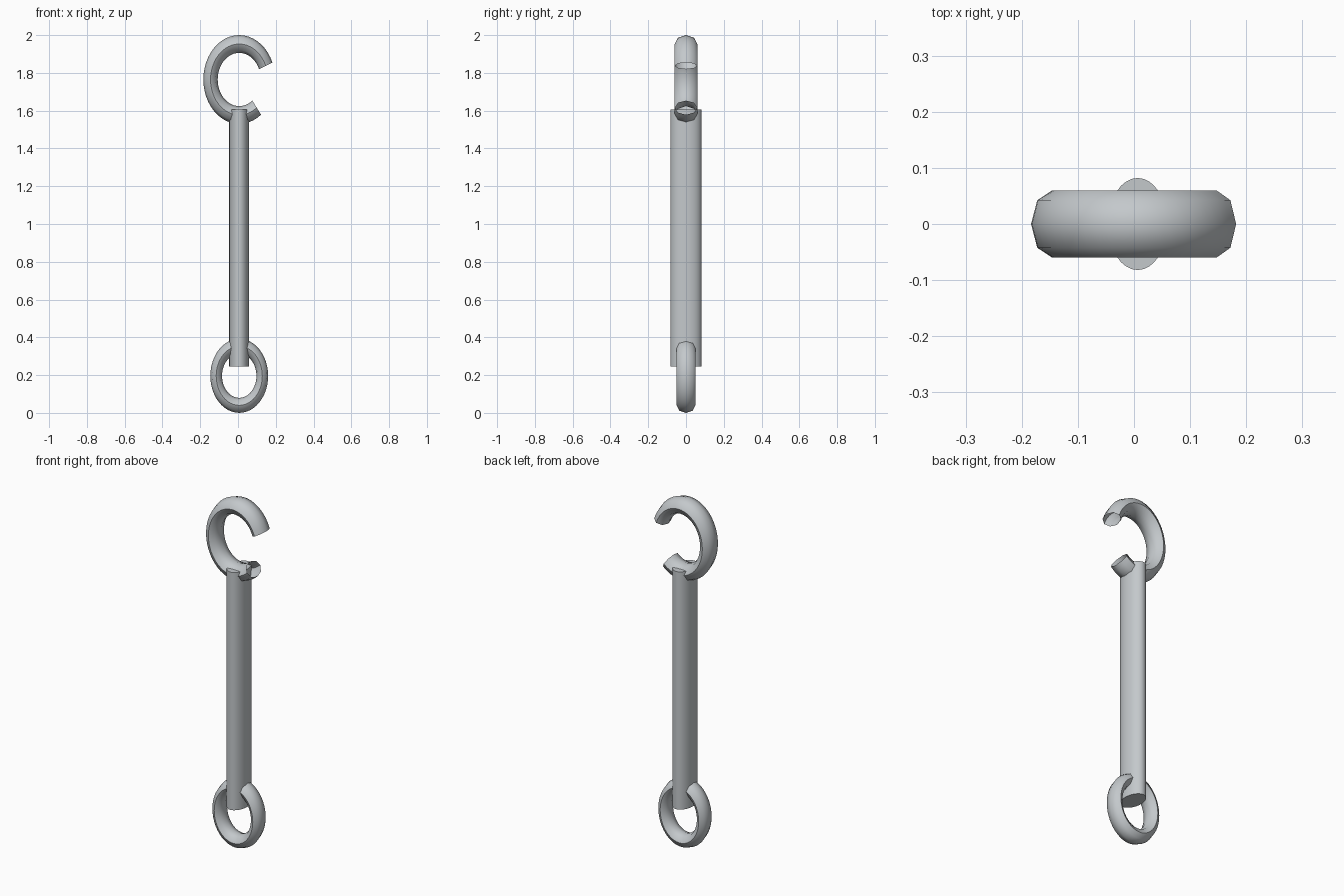
import bpy, bmesh, math

if "Cube" in bpy.data.objects:
    bpy.data.objects.remove(bpy.data.objects["Cube"])

steel = bpy.data.materials.new("steel_grey")
steel.diffuse_color = (0.55, 0.58, 0.60, 1)
steel.use_nodes = True
steel.node_tree.nodes["Principled BSDF"].inputs["Base Color"].default_value = steel.diffuse_color
CX = 0.0065  # shared axis of rod and rings


def finish(bm, name):
    bmesh.ops.recalc_face_normals(bm, faces=bm.faces)
    me = bpy.data.meshes.new(name)
    bm.to_mesh(me)
    bm.free()
    me.materials.append(steel)
    ob = bpy.data.objects.new(name, me)
    bpy.context.collection.objects.link(ob)
    bpy.context.view_layer.objects.active = ob
    ob.select_set(True)
    bpy.ops.object.shade_smooth_by_angle(angle=math.radians(50))
    ob.select_set(False)
    return ob


def ring(name, cz, major, minor, depth, stretch, start, sweep, sides=8):
    """Upright oval ring of 8-sided tube; open-ended if sweep < 360."""
    closed = sweep >= 360
    segs = round(sweep / 7.5)
    bm = bmesh.new()
    loops = []
    for i in range(segs if closed else segs + 1):
        a = math.radians(start + 7.5 * i)
        loop = []
        for j in range(sides):
            t = 2 * math.pi * j / sides
            r = major + minor * math.cos(t)
            loop.append(bm.verts.new((CX + r * math.cos(a), depth * math.sin(t),
                                      cz + stretch * r * math.sin(a))))
        loops.append(loop)
    for i in range(segs):
        p, q = loops[i], loops[(i + 1) % len(loops)]
        for j in range(sides):
            k = (j + 1) % sides
            bm.faces.new((p[j], q[j], q[k], p[k]))
    return finish(bm, name)


# Oval rod
bm = bmesh.new()
bmesh.ops.create_cone(bm, cap_ends=True, segments=32, radius1=1, radius2=1, depth=1.36)
for v in bm.verts:
    v.co = (CX + v.co.x * 0.053, v.co.y * 0.082, v.co.z + 0.925)
finish(bm, "rod")

# Open hook on top, closed eye at the bottom
ring("hook", 1.765, 0.152, 0.038, 0.06, 1.237, 22.5, 285)
ring("eye_ring", 0.196, 0.122, 0.031, 0.05, 1.28, 0, 360)
